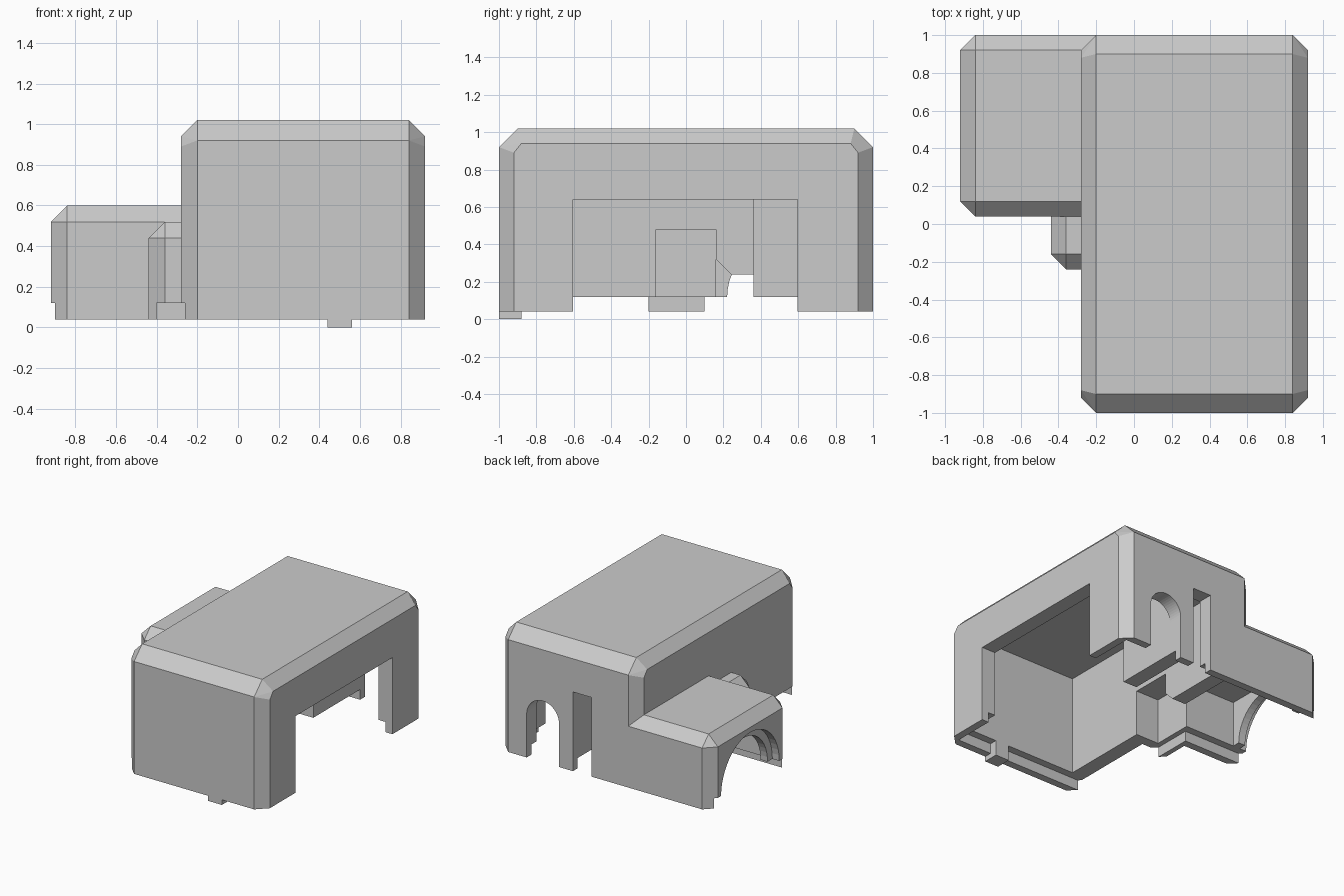
import bpy, bmesh, math

if "Cube" in bpy.data.objects:
    bpy.data.objects.remove(bpy.data.objects["Cube"], do_unlink=True)

grey = bpy.data.materials.new("plain grey")
grey.use_nodes = True
grey.diffuse_color = (0.6, 0.6, 0.6, 1)
grey.node_tree.nodes["Principled BSDF"].inputs["Base Color"].default_value = (0.6, 0.6, 0.6, 1)


def make_object(name, bm):
    bmesh.ops.recalc_face_normals(bm, faces=bm.faces)
    mesh = bpy.data.meshes.new(name)
    bm.to_mesh(mesh)
    bm.free()
    mesh.materials.append(grey)
    obj = bpy.data.objects.new(name, mesh)
    bpy.context.collection.objects.link(obj)
    return obj


def hull(name, points):
    bm = bmesh.new()
    for p in points:
        bm.verts.new(p)
    bmesh.ops.remove_doubles(bm, verts=bm.verts, dist=0.0001)
    bmesh.ops.convex_hull(bm, input=bm.verts)
    bmesh.ops.dissolve_limit(bm, angle_limit=0.03, verts=bm.verts, edges=bm.edges)
    return make_object(name, bm)


def box(name, xs, ys, zs):
    return hull(name, [(x, y, z) for x in xs for y in ys for z in zs])


def chamfered(name, xs, ys, zs, c, cy, drop=0, extra=0):
    """Box with chamfered top and upright edges."""
    points = []
    for x, sx in zip(xs, (1, -1)):
        for y, sy in zip(ys, (1, -1)):
            xi, yi = x + sx * c, y + sy * c
            points += [(xi, y, zs[0]), (x, yi, zs[0]),
                       (xi, y, zs[1] - cy), (x, yi, zs[1] - cy - drop),
                       (x, y + sy * (cy + extra), zs[1] - c),
                       (xi, y + sy * cy, zs[1])]
    return hull(name, points)


def prism(name, profile, axis, start, end):
    """Extrude a 2D profile along x or y."""
    bm = bmesh.new()
    place = (lambda t, a, b: (t, a, b)) if axis == "x" else (lambda t, a, b: (a, t, b))
    rings = [[bm.verts.new(place(t, a, b)) for a, b in profile] for t in (start, end)]
    bm.faces.new(rings[0])
    bm.faces.new(rings[1])
    n = len(profile)
    for i in range(n):
        j = (i + 1) % n
        bm.faces.new((rings[0][i], rings[0][j], rings[1][j], rings[1][i]))
    return make_object(name, bm)


def arch(mid, spring, radius):
    """Round-topped doorway profile running below the floor."""
    steps = 24
    arc = [(mid + radius * math.cos(math.pi * i / steps),
            spring + radius * math.sin(math.pi * i / steps)) for i in range(steps + 1)]
    return arc + [(mid - radius, -0.5), (mid + radius, -0.5)]


def combine(target, tool, operation):
    mod = target.modifiers.new("combine", "BOOLEAN")
    mod.operation = operation
    mod.solver = "EXACT"
    mod.object = tool
    graph = bpy.context.evaluated_depsgraph_get()
    mesh = bpy.data.meshes.new_from_object(target.evaluated_get(graph))
    target.modifiers.clear()
    target.data = mesh
    bpy.data.objects.remove(tool, do_unlink=True)


def add(tool):
    combine(cover, tool, "UNION")


def cut(tool):
    combine(cover, tool, "DIFFERENCE")


# Outer volumes: tall housing, low side housing, little step
cover = chamfered("housing_cover", (-0.28, 0.92), (-1, 1), (0.04, 1.02), 0.08, 0.1, 0.03, 0.02)
add(chamfered("side_housing", (-0.92, -0.06), (0.04, 1), (0.04, 0.6), 0.08, 0.08))
add(chamfered("step_housing", (-0.44, -0.06), (-0.24, 0.3), (0.04, 0.52), 0.08, 0.08))

# Hollow interior
cut(box("main_cavity", (-0.16, 0.8), (-0.88, 0.88), (-0.5, 0.9)))
cut(box("side_cavity", (-0.8, -0.28), (0.16, 0.88), (-0.5, 0.48)))
cut(box("step_cavity", (-0.36, -0.1), (-0.16, 0.16), (-0.5, 0.48)))

# Passage between the two housings
passage = [(0.16, -0.5), (0.16, 0.32), (0.24, 0.24), (0.88, 0.24), (0.88, -0.5)]
cut(prism("passage", passage, "x", -0.32, -0.1))

# Inner guide plate beside the back slot
add(box("guide_plate", (0.28, 0.4), (0.36, 0.92), (0.12, 0.94)))

# Wall openings: side doorway, back arch, back slot, stepped round port
cut(box("doorway", (0.7, 1.2), (-0.605, 0.597), (-0.5, 0.64)))
cut(prism("back_arch", arch(0.54, 0.38, 0.14), "y", 0.85, 1.2))
cut(box("back_slot", (0.12, 0.28), (0.85, 1.2), (-0.5, 0.66)))
cut(prism("port", arch(0.52, 0.12, 0.3), "x", -1.1, -0.75))
cut(prism("port_recess", arch(0.52, 0.12, 0.36), "x", -1.1, -0.86))

# Stepped lower rim: inner half of the walls stops higher than the outer lip
cut(box("rim_main", (-0.4, 0.86), (-0.94, 0.94), (-0.5, 0.12)))
cut(box("rim_side", (-1.1, -0.3), (0.1, 0.94), (-0.5, 0.12)))

# Front locating tab
add(box("front_tab", (0.44, 0.56), (-1, -0.88), (0, 0.12)))

# Flat shading
for face in cover.data.polygons:
    face.use_smooth = False
